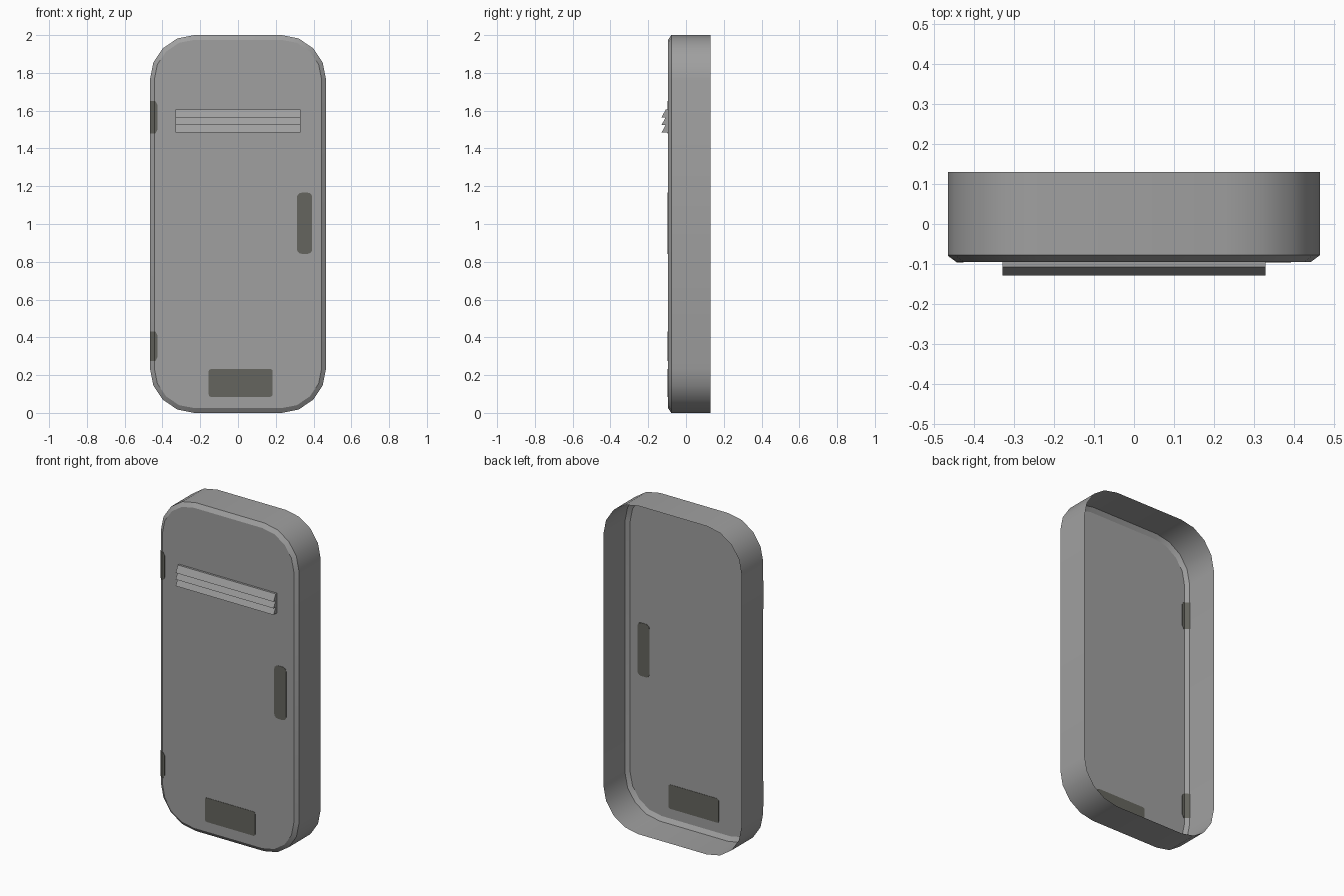
import bpy, bmesh, math

if "Cube" in bpy.data.objects:
    bpy.data.objects.remove(bpy.data.objects["Cube"])


def material(name, rgb):
    m = bpy.data.materials.new(name)
    m.diffuse_color = (*rgb, 1)
    m.use_nodes = True
    m.node_tree.nodes["Principled BSDF"].inputs["Base Color"].default_value = m.diffuse_color
    return m


grey = material("grey metal", (0.35, 0.35, 0.35))
dark = material("dark olive grey", (0.13, 0.13, 0.112))

FRONT, BEVEL, BACK = -0.095, -0.078, 0.13


def make(name, bm, mat, smooth=False):
    bmesh.ops.recalc_face_normals(bm, faces=bm.faces)
    me = bpy.data.meshes.new(name)
    bm.to_mesh(me)
    bm.free()
    me.materials.append(mat)
    ob = bpy.data.objects.new(name, me)
    bpy.context.collection.objects.link(ob)
    if smooth:
        bpy.ops.object.select_all(action='DESELECT')
        ob.select_set(True)
        bpy.context.view_layer.objects.active = ob
        bpy.ops.object.shade_smooth_by_angle(angle=math.radians(30))
    return ob


def rounded(x0, x1, z0, z1, r, n):
    """Rounded rectangle outline in x and z."""
    pts = []
    centres = [(x1 - r, z1 - r), (x0 + r, z1 - r), (x0 + r, z0 + r), (x1 - r, z0 + r)]
    for i, (cx, cz) in enumerate(centres):
        for k in range(n + 1):
            a = math.pi / 2 * (i + k / n)
            pts.append((cx + r * math.cos(a), cz + r * math.sin(a)))
    return pts


def loft(bm, rings):
    """Join matching rings of points with quads."""
    vs = [[bm.verts.new(p) for p in ring] for ring in rings]
    for a, b in zip(vs, vs[1:]):
        for i in range(len(a)):
            j = (i + 1) % len(a)
            bm.faces.new((a[i], a[j], b[j], b[i]))
    return vs


# door panel: rounded shell with bevelled front and open back
outer = rounded(-0.466, 0.466, 0, 2, 0.235, 4)
inner = rounded(-0.443, 0.443, 0.025, 1.975, 0.212, 4)
bm = bmesh.new()
rings = loft(bm, [[(x, BACK, z) for x, z in outer],
                  [(x, BEVEL, z) for x, z in outer],
                  [(x, FRONT, z) for x, z in inner]])
bm.faces.new(rings[-1])
bmesh.ops.recalc_face_normals(bm, faces=bm.faces)
front = min(bm.faces, key=lambda f: f.calc_center_median().y)
flip = front.normal.y > 0
door = make("door_panel", bm, grey, True)
if flip or door.data.polygons[-1].normal.y > 0:
    door.data.flip_normals()

# vent louvres: three slanted slats
for i in range(3):
    z = 1.485 + 0.04 * i
    prof = [(FRONT, z), (-0.129, z), (-0.108, z + 0.04), (FRONT, z + 0.04)]
    bm = bmesh.new()
    a, b = loft(bm, [[(s * 0.33, y, zz) for y, zz in prof] for s in (-1, 1)])
    bm.faces.new(a)
    bm.faces.new(b)
    make(f"vent_louvre_{i + 1}", bm, grey)


# painted plates, visible from both sides of the thin panel
def plate(name, x0, x1, z0, z1, r):
    pts = rounded(x0, x1, z0, z1, r, 3)
    bm = bmesh.new()
    a, b = loft(bm, [[(x, FRONT + d, z) for x, z in pts] for d in (-0.002, 0.002)])
    bm.faces.new(a)
    bm.faces.new(b)
    make(name, bm, dark)


plate("handle_recess", 0.312, 0.393, 0.842, 1.166, 0.025)
plate("lower_plate", -0.155, 0.183, 0.085, 0.232, 0.012)

# hinge plates: thin strips bent over the left bevel
for name, z0, z1 in (("upper_hinge", 1.48, 1.65), ("lower_hinge", 0.275, 0.43)):
    bm = bmesh.new()
    strip = [(-0.466, BEVEL, 0), (-0.443, FRONT, 0), (-0.437, FRONT, 0), (-0.427, FRONT, 0.018)]
    loft(bm, [[(x, y - 0.002, z0 + c), (x, y - 0.002, z1 - c),
               (x, y + 0.002, z1 - c), (x, y + 0.002, z0 + c)] for x, y, c in strip])
    bmesh.ops.holes_fill(bm, edges=bm.edges)
    make(name, bm, dark)
